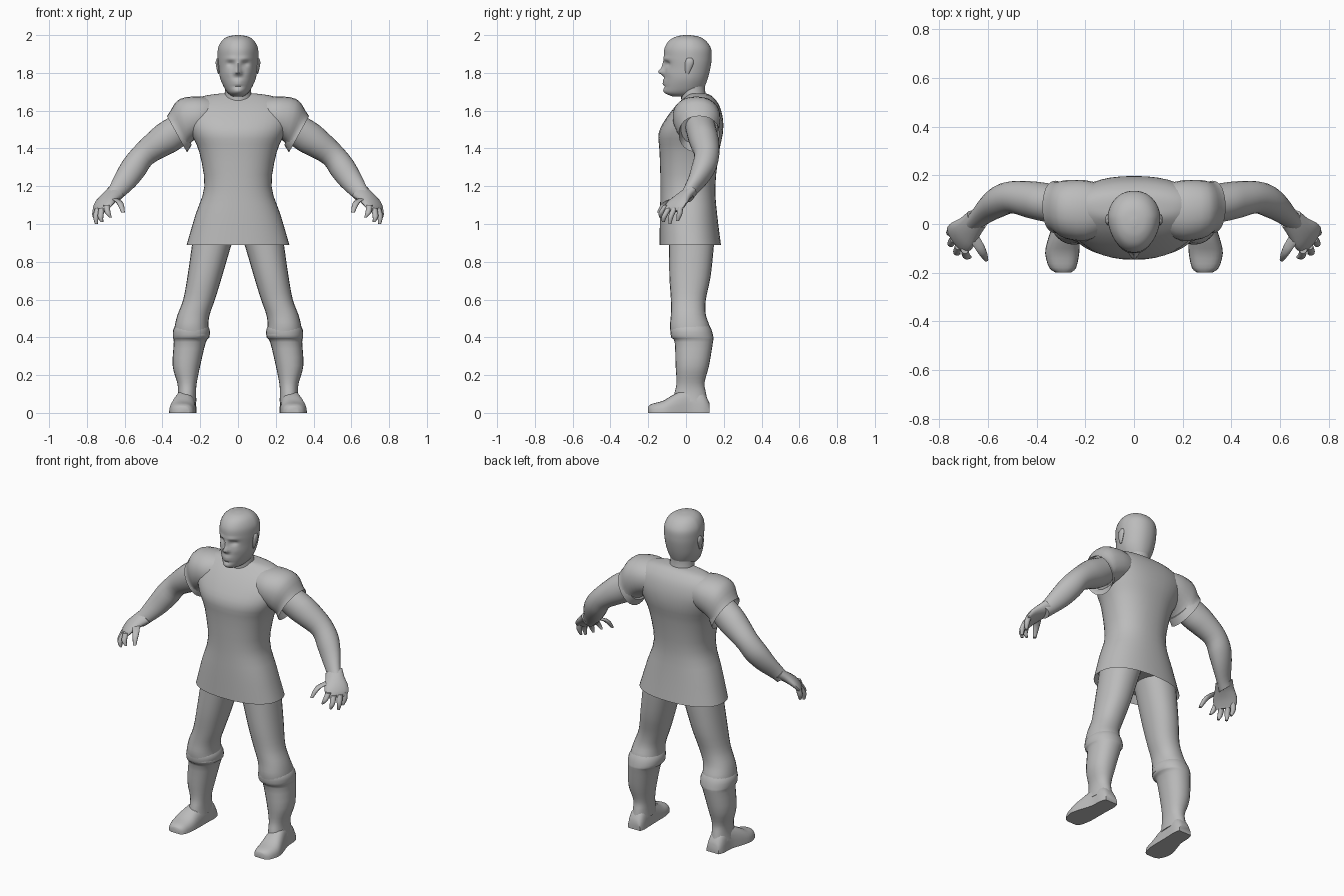
import bpy
import bmesh
from math import cos, sin, pi, radians, exp
from mathutils import Vector

default_cube = bpy.data.objects.get("Cube")
if default_cube:
    bpy.data.objects.remove(default_cube, do_unlink=True)

# One plain material for the whole figure
grey = bpy.data.materials.new("plain_grey")
grey.use_nodes = True
colour = (0.5, 0.5, 0.5, 1)
grey.diffuse_color = colour
grey.node_tree.nodes["Principled BSDF"].inputs["Base Color"].default_value = colour


def spline(rows, steps):
    """Pass a smooth curve through every cross-section row."""
    rows = [Vector(r) for r in rows]
    result = []
    for i in range(len(rows) - 1):
        before = rows[max(i - 1, 0)]
        start, end = rows[i], rows[i + 1]
        after = rows[min(i + 2, len(rows) - 1)]
        for k in range(steps):
            t = k / steps
            tangent_a = (end - before) / 2
            tangent_b = (after - start) / 2
            ease = t * t * (3 - 2 * t)
            result.append(start.lerp(end, ease)
                          + tangent_a * (t * (1 - t) ** 2)
                          - tangent_b * (t * t * (1 - t)))
    result.append(rows[-1])
    return result


def superellipse(angle, power):
    c, s = cos(angle), sin(angle)
    return (abs(c) ** (2 / power) * (1 if c > 0 else -1),
            abs(s) ** (2 / power) * (1 if s > 0 else -1))


def loft(name, rows, sides=24, steps=3, power=2.0, across=(0, 1, 0),
         skew=0.0, recess=None, mirror=True, sculpt=None):
    """Skin rows of (x, y, z, radius, cross radius, tilt in degrees)."""
    bm = bmesh.new()
    second = Vector(across) + Vector((skew, 0, 0))
    rings = []
    for x, y, z, a, b, tilt in spline(rows, steps):
        first = Vector((cos(radians(tilt)), 0, sin(radians(tilt))))
        ring = []
        for i in range(sides):
            c, s = superellipse(2 * pi * i / sides, power)
            point = Vector((x, y, z)) + first * (a * c) + second * (b * s)
            ring.append(bm.verts.new(sculpt(point) if sculpt else point))
        rings.append(ring)
    # A hollow opening is a last ring pushed back inside
    if recess:
        centre = sum((v.co for v in rings[-1]), Vector()) / sides
        rings.append([bm.verts.new(v.co.lerp(centre, 0.1) + Vector(recess))
                      for v in rings[-1]])
    for low, high in zip(rings, rings[1:]):
        for i in range(sides):
            j = (i + 1) % sides
            bm.faces.new((low[i], low[j], high[j], high[i]))
    bm.faces.new(rings[0])
    bm.faces.new(rings[-1])
    bmesh.ops.recalc_face_normals(bm, faces=bm.faces)
    mesh = bpy.data.meshes.new(name)
    bm.to_mesh(mesh)
    bm.free()
    mesh.materials.append(grey)
    obj = bpy.data.objects.new(name, mesh)
    bpy.context.collection.objects.link(obj)
    if mirror:
        obj.modifiers.new("Mirror", "MIRROR").use_mirror_merge = False
    bpy.ops.object.select_all(action="DESELECT")
    obj.select_set(True)
    bpy.context.view_layer.objects.active = obj
    bpy.ops.object.shade_smooth_by_angle(angle=radians(50))
    return obj


def upright(z, left, right, front, back):
    """A level cross-section given by its outer limits."""
    return ((left + right) / 2, (front + back) / 2, z,
            (right - left) / 2, (back - front) / 2, 0)


def centred(z, half, front, back):
    return upright(z, -half, half, front, back)


# Tunic body, from collar to open hem
loft("tunic", [
    centred(1.69, .10, .02, .11), centred(1.675, .19, 0, .14),
    centred(1.63, .26, -.05, .175), centred(1.56, .28, -.105, .195),
    centred(1.48, .25, -.145, .195), centred(1.38, .205, -.14, .175),
    centred(1.2, .178, -.135, .155), centred(1.05, .225, -.138, .165),
    centred(.89, .272, -.14, .185)],
    sides=40, power=2.3, recess=(0, 0, .05), mirror=False)

# Puffed sleeves with open cuffs
loft("sleeve", [
    (.12, .06, 1.57, .09, .1, 90), (.2, .055, 1.57, .105, .125, 88),
    (.28, .06, 1.545, .12, .12, 76), (.31, .068, 1.5, .108, .105, 63),
    (.323, .07, 1.475, .11, .108, 61)],
    power=2.2, recess=(-.03, 0, .03))

# Bare arms, shoulder to wrist
loft("arm", [
    (.28, .075, 1.52, .08, .08, 55), (.37, .09, 1.46, .086, .08, 55),
    (.43, .1, 1.42, .077, .076, 55), (.5, .11, 1.365, .066, .066, 48),
    (.55, .095, 1.3, .069, .066, 36), (.595, .065, 1.235, .062, .055, 36),
    (.645, .02, 1.17, .046, .04, 40), (.67, 0, 1.14, .04, .04, 40)])

# Palms
loft("hand", [
    (.645, .02, 1.17, .042, .035, 40), (.675, -.015, 1.145, .036, .042, 38),
    (.705, -.045, 1.115, .03, .054, 32), (.725, -.065, 1.085, .023, .054, 25),
    (.73, -.075, 1.067, .015, .045, 20)],
    skew=.7, sides=16)

# Fingers and thumbs: base, knuckle and tip
digits = {
    "little_finger": ((.75, -.03, 1.09), (.757, -.035, 1.05), (.752, -.045, 1.015)),
    "ring_finger": ((.74, -.06, 1.085), (.752, -.08, 1.04), (.75, -.085, 1.0)),
    "middle_finger": ((.72, -.09, 1.085), (.728, -.115, 1.04), (.72, -.12, 1.01)),
    "index_finger": ((.695, -.105, 1.1), (.69, -.13, 1.06), (.675, -.135, 1.035)),
    "thumb": ((.67, -.035, 1.14), (.628, -.105, 1.115), (.608, -.145, 1.06)),
}
for name, joints in digits.items():
    thick = .019 if name == "thumb" else .015
    loft(name, [(*joint, thick * size, thick * size, 0)
                for joint, size in zip(joints, (1.1, 1, .5))], sides=10)

# Trouser legs
loft("trouser_leg", [
    upright(.96, .01, .235, -.09, .15), upright(.88, .038, .245, -.09, .147),
    upright(.72, .085, .268, -.088, .13), upright(.6, .122, .29, -.08, .105),
    upright(.52, .15, .32, -.08, .105), upright(.46, .157, .335, -.085, .125),
    upright(.41, .15, .34, -.08, .13)], power=2.2)

# Boot shafts with a flared cuff
loft("boot_shaft", [
    upright(.47, .165, .325, -.075, .12), upright(.44, .15, .343, -.083, .135),
    upright(.4, .152, .345, -.078, .145), upright(.375, .17, .34, -.06, .143),
    upright(.25, .2, .346, -.055, .122), upright(.16, .218, .322, -.05, .098),
    upright(.11, .222, .318, -.06, .105), upright(.06, .22, .325, -.07, .115)],
    power=2.2)


# Feet, flat underneath
def flatten(point):
    point.z = max(point.z, 0)
    return point


loft("foot", [
    (.29, -.2, 0, .03, .035, 0), (.293, -.18, 0, .055, .048, 0),
    (.295, -.12, 0, .07, .065, 0), (.288, -.06, 0, .065, .1, 0),
    (.275, .02, 0, .053, .13, 0), (.272, .09, 0, .052, .11, 0),
    (.27, .125, 0, .042, .05, 0)],
    power=2.6, across=(0, 0, 1), sculpt=flatten)

# Face features pushed in or out: offset, height, width, tallness, depth
features = [
    (0, 1.805, .016, .016, -.032), (0, 1.835, .012, .025, -.014),
    (.017, 1.797, .009, .009, -.008), (.04, 1.848, .019, .014, .015),
    (.035, 1.875, .03, .01, -.006), (0, 1.757, .028, .007, -.009),
    (0, 1.74, .024, .007, -.008), (0, 1.727, .03, .007, .005),
    (0, 1.705, .025, .014, -.006), (.055, 1.8, .02, .02, -.004),
]


def shape_face(point):
    point.x *= 1 + 1.3 * min(point.y - .03, 0)
    if point.y < 0:
        for offset, height, width, tall, depth in features:
            point.y += depth * exp(-((abs(point.x) - offset) / width) ** 2
                                   - ((point.z - height) / tall) ** 2)
    return point


loft("head", [
    centred(1.675, .03, -.07, .04), centred(1.692, .055, -.108, .07),
    centred(1.72, .075, -.116, .095), centred(1.77, .096, -.116, .115),
    centred(1.83, .105, -.113, .13), centred(1.88, .109, -.117, .136),
    centred(1.93, .107, -.114, .132), centred(1.97, .087, -.09, .105),
    centred(1.992, .055, -.052, .067), centred(2, .012, -.01, .02)],
    sides=72, steps=6, power=2.15, mirror=False, sculpt=shape_face)

# Neck
loft("neck", [
    centred(1.8, .065, -.02, .105), centred(1.72, .068, -.03, .1),
    centred(1.66, .075, -.025, .11), centred(1.6, .09, -.03, .12)],
    mirror=False)

# Ears
loft("ear", [
    upright(1.795, .1, .106, .0, .015), upright(1.815, .098, .112, -.005, .025),
    upright(1.85, .098, .118, -.005, .04), upright(1.87, .1, .116, .0, .038),
    upright(1.88, .102, .11, .01, .028)], sides=12)
